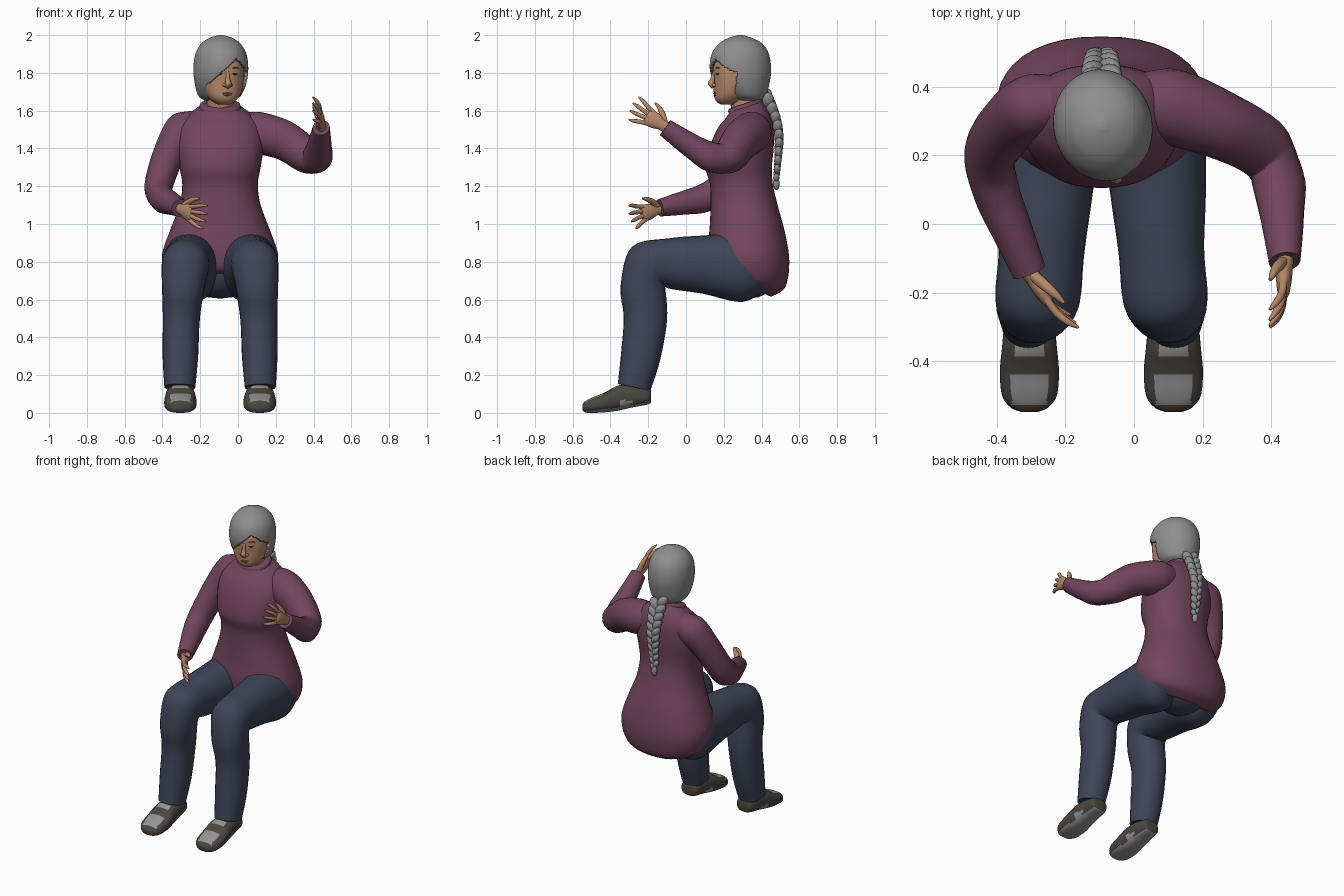
import bpy, bmesh, math
from mathutils import Vector, Matrix

cube = bpy.data.objects.get("Cube")
if cube:
    bpy.data.objects.remove(cube, do_unlink=True)

MID = -0.095          # centre line of the body
HEAD_Y = 0.285        # head turning axis
YAW = math.radians(14)


def material(name, r, g, b):
    m = bpy.data.materials.new(name)
    m.use_nodes = True
    m.diffuse_color = (r, g, b, 1)
    node = m.node_tree.nodes["Principled BSDF"]
    node.inputs["Base Color"].default_value = (r, g, b, 1)
    node.inputs["Roughness"].default_value = 0.8
    return m


SHIRT = material("plum knit", .17, .06, .11)
DENIM = material("navy denim", .048, .06, .098)
SKIN = material("warm skin", .46, .245, .14)
HAIR = material("grey hair", .27, .27, .27)
SHOE = material("brown leather", .07, .06, .05)
PATCH = material("light grey rubber", .3, .3, .3)
DARK = material("dark eye", .025, .018, .015)
LIP = material("rose lip", .3, .12, .085)


def finish(name, bm, mats, angle=50):
    bmesh.ops.recalc_face_normals(bm, faces=bm.faces)
    mesh = bpy.data.meshes.new(name)
    bm.to_mesh(mesh)
    bm.free()
    for m in mats:
        mesh.materials.append(m)
    mesh.shade_smooth()
    mesh.set_sharp_from_angle(angle=math.radians(angle))
    ob = bpy.data.objects.new(name, mesh)
    bpy.context.collection.objects.link(ob)
    return ob


def blend(rings, steps):
    """Smoothly insert rings between the given ones."""
    out = []
    last = len(rings) - 1
    for i in range(last):
        quad = [rings[max(0, min(last, i + k))] for k in (-1, 0, 1, 2)]
        for s in range(steps):
            t = s / steps
            ring = []
            for p, q, r, u in zip(*quad):
                ring.append(q + (r - p) * (t / 2)
                            + (2 * p - 5 * q + 4 * r - u) * (t * t / 2)
                            + (3 * q - p - 3 * r + u) * (t ** 3 / 2))
            out.append(ring)
    return out + [rings[-1]]


def loft(bm, rings, sides=24, steps=5, power=2.0):
    """Skin rings given as (centre, half axis, half axis)."""
    def curve(v):
        return math.copysign(abs(v) ** (2 / power), v)
    rows = []
    for c, a, b in blend(rings, steps):
        angles = [math.tau * k / sides for k in range(sides)]
        rows.append([bm.verts.new(c + a * curve(math.cos(w)) + b * curve(math.sin(w))) for w in angles])
    for lo, hi in zip(rows, rows[1:]):
        for k in range(sides):
            n = (k + 1) % sides
            bm.faces.new((lo[k], lo[n], hi[n], hi[k]))
    bm.faces.new(rows[0][::-1])
    bm.faces.new(rows[-1])


def level(yf, zf, yb, zb, half, cx=MID):
    """Ring spanning a front point and a back point."""
    return (Vector((cx, (yf + yb) / 2, (zf + zb) / 2)), Vector((half, 0, 0)),
            Vector((0, (yb - yf) / 2, (zb - zf) / 2)))


def along(points, side):
    """Rings square to a path of (x, y, z, side radius, other radius)."""
    pos = [Vector(p[:3]) for p in points]
    rings = []
    for i, p in enumerate(points):
        t = (pos[min(i + 1, len(pos) - 1)] - pos[max(i - 1, 0)]).normalized()
        a = Vector(side)
        a = (a - t * a.dot(t)).normalized()
        rings.append((pos[i], a * p[3], t.cross(a) * p[4]))
    return rings


def blob(bm, centre, radii, turn=Matrix.Identity(4)):
    m = Matrix.Translation(centre) @ turn @ Matrix.Diagonal((*radii, 1))
    bmesh.ops.create_uvsphere(bm, u_segments=16, v_segments=10, radius=1, matrix=m)


# Shirt body and collar
bm = bmesh.new()
torso = [(.16, .74, .45, .615, .20), (.125, .77, .525, .665, .28), (.115, .86, .547, .80, .308),
         (.125, .98, .525, .95, .265), (.13, 1.10, .485, 1.10, .215), (.127, 1.21, .46, 1.21, .20),
         (.105, 1.30, .455, 1.30, .215), (.13, 1.42, .465, 1.42, .23), (.17, 1.51, .46, 1.53, .215),
         (.21, 1.56, .435, 1.60, .165), (.235, 1.60, .40, 1.65, .10)]
loft(bm, [level(*r) for r in torso], 40, 5, 2.3)
finish("shirt_body", bm, [SHIRT])
bm = bmesh.new()
loft(bm, [level(.222, 1.59, .41, 1.64, .112), level(.225, 1.605, .405, 1.66, .106),
          level(.24, 1.615, .395, 1.665, .095)], 32, 3)
finish("shirt_collar", bm, [SHIRT])

# Sleeves
sleeves = {
    "right_sleeve": [(-.20, .36, 1.53, .08, .07), (-.285, .345, 1.50, .10, .095), (-.365, .29, 1.37, .085, .09),
                     (-.42, .20, 1.20, .075, .088), (-.40, .09, 1.135, .068, .075),
                     (-.355, -.02, 1.11, .06, .062), (-.305, -.14, 1.085, .05, .046)],
    "left_sleeve": [(.0, .36, 1.51, .08, .08), (.10, .345, 1.485, .11, .11), (.25, .29, 1.44, .10, .105),
                    (.375, .22, 1.355, .09, .09), (.42, .13, 1.355, .075, .082),
                    (.432, .02, 1.42, .063, .064), (.44, -.11, 1.51, .05, .044)],
}
for name, path in sleeves.items():
    bm = bmesh.new()
    loft(bm, along(path, (1, .3, .15) if "right" in name else (.4, .9, .2)), 24, 6)
    finish(name, bm, [SHIRT])


# Hands
def hand(name, wrist, forward, up, curl):
    wrist, d, c = Vector(wrist), Vector(forward).normalized(), Vector(curl).normalized()
    s = Vector(up)
    s = (s - d * s.dot(d)).normalized()

    def spot(f, u, k, ra, rb):
        return (*(wrist + d * f + s * u + c * k), ra, rb)
    bm = bmesh.new()
    palm = [(-.04, .03, .028), (.02, .03, .024), (.06, .042, .023), (.10, .043, .018), (.115, .034, .01)]
    loft(bm, along([spot(f, 0, 0, ra, rb) for f, ra, rb in palm], s), 16, 4)
    for k, size in ((-1.5, .8), (-.5, .95), (.5, 1), (1.5, .92)):
        u, fan = k * .021, k * .009
        loft(bm, along([spot(.085, u, 0, .012, .012), spot(.085 + .055 * size, u + fan, .004, .0115, .0115),
                        spot(.085 + .095 * size, u + fan * 2, .018, .010, .010),
                        spot(.085 + .125 * size, u + fan * 2.4, .036, .004, .004)], s), 10, 3)
    loft(bm, along([spot(.01, .015, .005, .017, .017), spot(.045, .05, .018, .016, .016),
                    spot(.08, .072, .03, .012, .012), spot(.11, .082, .038, .005, .005)], c), 10, 3)
    finish(name, bm, [SKIN], 70)


hand("right_hand", (-.305, -.14, 1.08), (.5, -.8, -.22), (0, 0, 1), (.85, .4, 0))
hand("left_hand", (.44, -.11, 1.515), (-.04, -.85, .5), (0, .5, .85), (-1, 0, 0))

# Trouser legs and seat
leg = [(.04, .43, .76, .11, .11), (.055, .31, .77, .15, .183), (.07, .10, .785, .14, .155),
       (.08, -.08, .79, .125, .135), (.09, -.20, .775, .125, .135), (.10, -.228, .67, .113, .118),
       (.11, -.215, .5, .098, .115), (.115, -.24, .3, .094, .105), (.118, -.275, .135, .082, .088)]
shoe = [(-.185, .06, .11, .03), (-.20, .045, .135, .058), (-.28, .03, .15, .072), (-.36, .012, .145, .08),
        (-.43, .003, .108, .086), (-.50, 0, .08, .08), (-.535, .003, .06, .055), (-.548, .015, .045, .025)]
for label, sign in (("left", 1), ("right", -1)):
    bm = bmesh.new()
    loft(bm, along([(MID + sign * (p[0] - MID), *p[1:]) for p in leg], (1, 0, 0)), 28, 6, 2.15)
    finish(label + "_trouser_leg", bm, [DENIM])

    # Shoes with toe cap, side patch, tongue and sole
    cx = MID + sign * (.115 - MID)
    bm = bmesh.new()
    rings = [(Vector((cx, y, (lo + hi) / 2)), Vector((half, 0, 0)), Vector((0, 0, (hi - lo) / 2)))
             for y, lo, hi, half in shoe]
    loft(bm, rings, 40, 8, 2.5)
    bmesh.ops.recalc_face_normals(bm, faces=bm.faces)
    for f in bm.faces:
        p = f.calc_center_median()
        x, top = abs(p.x - cx), f.normal.z > .3
        toe = top and x < .052 and -.53 < p.y < -.435
        tongue = top and x < .04 and -.385 < p.y < -.35
        patch = x > .06 and p.z < .065 and abs(p.y + .32) < .035
        f.material_index = int(toe or tongue or patch or f.normal.z < -.75)
    finish(label + "_shoe", bm, [SHOE, PATCH])
bm = bmesh.new()
blob(bm, (MID, .33, .75), (.21, .17, .145))
finish("trouser_seat", bm, [DENIM])

# Neck, head, nose and ears, turned together
turn = (Matrix.Translation((MID + .005, HEAD_Y, 0)) @ Matrix.Rotation(YAW, 4, "Z")
        @ Matrix.Translation((0, -HEAD_Y, 0)))


def turned(name, bm, mats, angle=50):
    bmesh.ops.transform(bm, matrix=turn, verts=bm.verts)
    return finish(name, bm, mats, angle)


bm = bmesh.new()
loft(bm, along([(MID, .33, 1.54, .08, .08), (MID, .315, 1.62, .072, .075), (MID, .29, 1.74, .07, .08)],
               (1, 0, 0)), 24, 4)
finish("neck", bm, [SKIN])
bm = bmesh.new()
head = [(1.632, .185, .25, .025), (1.643, .165, .28, .05), (1.665, .15, .31, .075), (1.70, .146, .35, .098),
        (1.75, .145, .38, .113), (1.80, .142, .40, .118), (1.86, .148, .40, .115),
        (1.92, .185, .385, .10), (1.96, .24, .34, .05)]
loft(bm, [level(yf, z, yb, z, w, 0) for z, yf, yb, w in head], 36, 4, 2.15)
loft(bm, along([(0, .147, 1.81, .009, .008), (0, .137, 1.77, .011, .012), (0, .128, 1.742, .018, .017),
                (0, .139, 1.722, .014, .008)], (1, 0, 0)), 14, 4)
for sx in (-1, 1):
    blob(bm, (sx * .016, .142, 1.735), (.011, .012, .009))
turned("head", bm, [SKIN], 70)

# Eyes, brows and lips
bm = bmesh.new()
for sx in (-1, 1):
    blob(bm, (sx * .043, .152, 1.795), (.017, .005, .006), Matrix.Rotation(sx * .35, 4, "Z"))
    blob(bm, (sx * .045, .153, 1.825), (.023, .004, .0035), Matrix.Rotation(sx * .35, 4, "Z"))
turned("eyes_and_brows", bm, [DARK])
bm = bmesh.new()
for z, w in ((1.691, .026), (1.683, .021)):
    blob(bm, (0, .148, z), (w, .006, .0045))
turned("lips", bm, [LIP])

# Hair cap with a swept fringe opening
bm = bmesh.new()
cap = [(1.655, .25, .40, .08), (1.68, .205, .425, .113), (1.74, .15, .442, .135), (1.82, .125, .452, .144),
       (1.90, .135, .44, .134), (1.955, .175, .405, .103), (1.985, .225, .35, .06), (2.0, .275, .30, .012)]
loft(bm, [level(yf, z, yb, z, w, 0) for z, yf, yb, w in cap], 96, 10)
gone = []
for f in bm.faces:
    p = f.calc_center_median()
    fringe = 1.88 + (p.x - .05) * (.95 if p.x < .05 else -.9)
    if p.y < (.235 if p.x > 0 else .205) and p.z < fringe:
        gone.append(f)
bmesh.ops.delete(bm, geom=gone, context="FACES")
hair = turned("hair_cap", bm, [HAIR])
solid = hair.modifiers.new("thickness", "SOLIDIFY")
solid.thickness = .018

# Braid of alternating tilted strands
bm = bmesh.new()
count = 20
for i in range(count):
    t = i / (count - 1)
    sx = 1 if i % 2 else -1
    y = .425 + .075 * math.sin(min(1, t * 1.7) * math.pi / 2) - .022 * t * t
    width = 1 - .5 * t
    blob(bm, (MID + sx * .024 * width, y, 1.675 - .43 * t), (.031 * width, .033 * width, .05 * width),
         Matrix.Rotation(sx * .6, 4, "Y"))
blob(bm, (MID, .478, 1.215), (.018, .018, .035))
finish("braid", bm, [HAIR])
